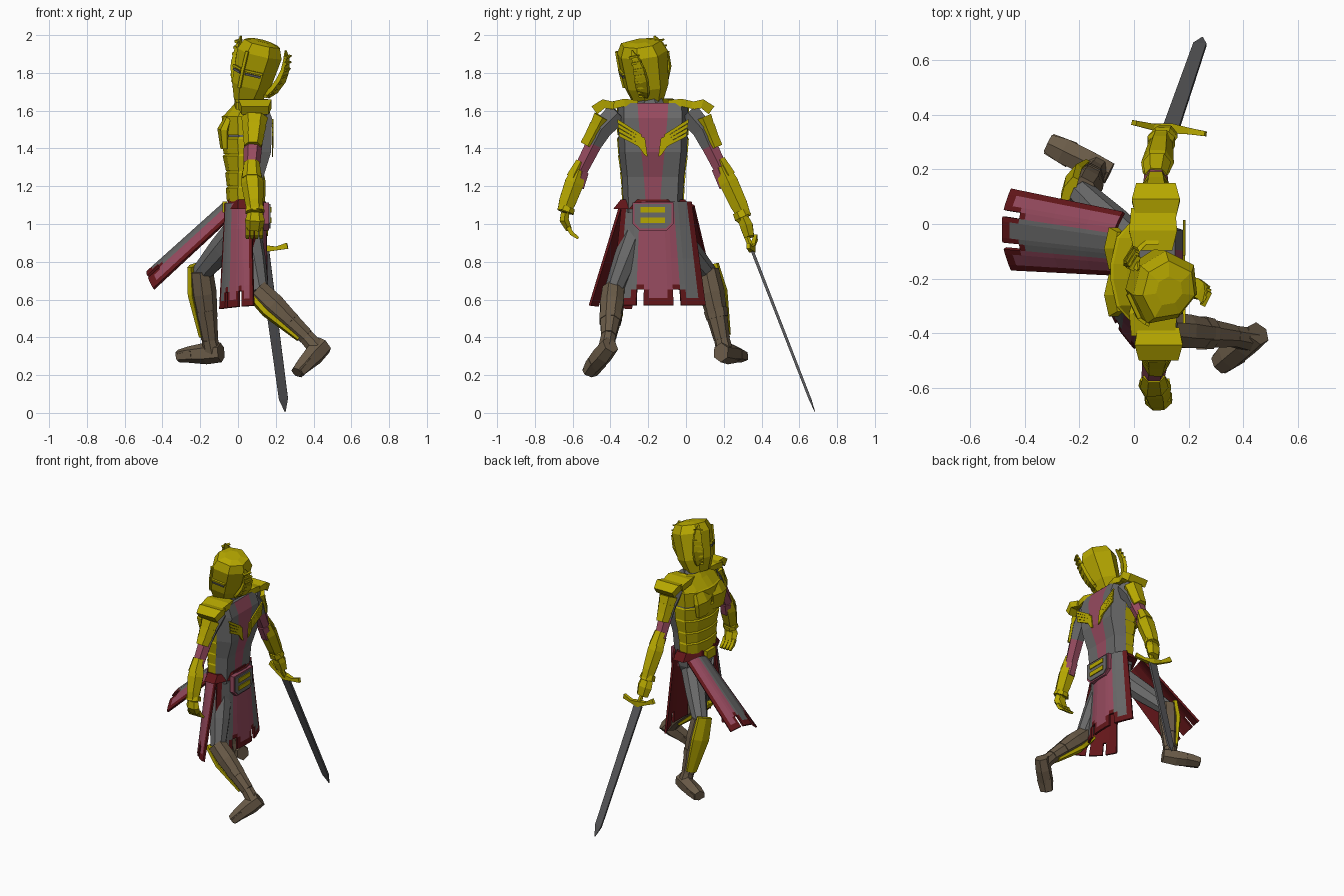
import bpy, bmesh, math
from mathutils import Vector as V

if "Cube" in bpy.data.objects:
    bpy.data.objects.remove(bpy.data.objects["Cube"])


def material(name, r, g, b):
    m = bpy.data.materials.new(name)
    m.use_nodes = True
    m.diffuse_color = (r, g, b, 1)
    bsdf = next(n for n in m.node_tree.nodes if n.type == 'BSDF_PRINCIPLED')
    bsdf.inputs["Base Color"].default_value = (r, g, b, 1)
    return m


GOLD = material("gold", .47, .39, 0)
GRAY = material("cloth gray", .14, .14, .14)
PINK = material("faded crimson", .31, .07, .115)
RED = material("dark red", .125, .008, .01)
BROWN = material("leather brown", .145, .105, .065)
STEEL = material("blade steel", .1, .1, .105)
X, Z = V((1, 0, 0)), V((0, 0, 1))
MID = -.175  # body centre line in y


def finish(name, bm, mats, rule=None):
    bmesh.ops.recalc_face_normals(bm, faces=bm.faces)
    if rule:
        for f in bm.faces:
            f.material_index = rule(f.calc_center_median(), f.normal)
    me = bpy.data.meshes.new(name)
    bm.to_mesh(me)
    bm.free()
    ob = bpy.data.objects.new(name, me)
    bpy.context.collection.objects.link(ob)
    for m in mats:
        me.materials.append(m)
    return ob


def loft(name, rings, mats, rule=None, closed=True):
    bm = bmesh.new()
    vs = [[bm.verts.new(p) for p in r] for r in rings]
    n = len(rings[0])
    for a, b in zip(vs, vs[1:]):
        for i in range(n if closed else n - 1):
            j = (i + 1) % n
            bm.faces.new((a[i], a[j], b[j], b[i]))
    if closed:
        bm.faces.new(vs[0])
        bm.faces.new(vs[-1])
    return finish(name, bm, mats, rule)


def tube(name, pts, radii, mat, n=6, up=X):
    """Loft along a path; radii are (across, along up) per point."""
    pts = [V(p) for p in pts]
    k = 1 / math.cos(math.pi / n)
    rings = []
    for i, p in enumerate(pts):
        d = (pts[min(i + 1, len(pts) - 1)] - pts[max(i - 1, 0)]).normalized()
        s = V(up).cross(d).normalized()
        t = d.cross(s)
        a, b = radii[i]
        ang = [(j + .5) * math.tau / n for j in range(n)]
        rings.append([p + s * a * k * math.cos(q) + t * b * k * math.sin(q) for q in ang])
    return loft(name, rings, [mat])


def plate(name, outline, x, thick, mat):
    """Flat cut-out lying on the back, outline given as (y, z)."""
    return loft(name, [[V((x + h, y, z)) for y, z in outline] for h in (0, thick)], [mat])


# Torso with a striped back, the stripe widening upward
def body_ring(z, front, back, half, grow=1.0):
    stripe = .22 + .38 * max(0, z - 1.06)
    shape = [(1, stripe), (1, .82), (.6, 1), (.3, 1), (.08, .65), (0, .15)]
    shape += [(a, -b) for a, b in reversed(shape)]
    c = (front + back) / 2
    return [V((c + (front + a * (back - front) - c) * grow, MID + b * half * (.75 + grow / 4), z)) for a, b in shape]


PROFILE = [(1.06, -.05, .12, .155), (1.25, -.05, .135, .165), (1.38, -.065, .175, .18),
           (1.56, -.075, .18, .187), (1.64, -.01, .15, .185)]
loft("torso", [body_ring(*p) for p in PROFILE], [GRAY, PINK],
     lambda c, n: int(n.x > .5 and abs(c.y - MID) < .03))


def at(z):
    for a, b in zip(PROFILE, PROFILE[1:]):
        if z <= b[0]:
            t = (z - a[0]) / (b[0] - a[0])
            return [p + (q - p) * t for p, q in zip(a, b)]


# Overlapping chest and belly bands around the front
for i, (z0, z1) in enumerate([(1.12, 1.19), (1.2, 1.27), (1.28, 1.36), (1.37, 1.45), (1.47, 1.57)]):
    rings = [body_ring(*at(z), grow=g)[2:10] for z, g in ((z0, 1.1), (z1, 1.16), (z1 + .01, 1.03))]
    loft("chest_band_%d" % i, rings, [GOLD], closed=False)
loft("gorget", [body_ring(*at(1.57), grow=1.1)[2:10], body_ring(*at(1.63), grow=1.08)[2:10],
                body_ring(1.665, .0, .15, .1)[2:10]], [GOLD], closed=False)
for s in (-1, 1):
    tube("breast_plate", [(-.05, MID + s * .085, 1.56), (-.075, MID + s * .085, 1.5), (-.07, MID + s * .08, 1.4)],
         [(.06, .02), (.078, .03), (.06, .02)], GOLD)
    # Winged emblem on the back: a stem and four feathers a side
    plate("back_emblem_stem", [(MID + s * y, z) for y, z in
          ((.028, 1.355), (.045, 1.365), (.09, 1.43), (.09, 1.475), (.042, 1.455))], .179, .007, GOLD)
    for k in range(4):
        z0, z1, y1 = 1.402 + k * .018, 1.463 + k * .024, .178 + k * .003
        plate("back_emblem_feather", [(MID + s * .06, z0), (MID + s * y1, z1),
              (MID + s * (y1 + .002), z1 + .021), (MID + s * .06, z0 + .018)], .18, .009, GOLD)
    # Shoulder top plates
    tube("collar_plate", [(.07, MID + s * .08, 1.637), (.07, MID + s * .15, 1.643), (.07, MID + s * .23, 1.625)],
         [(.07, .018), (.088, .02), (.08, .02)], GOLD, 4, Z)
tube("neck", [(.07, MID, 1.58), (.065, MID - .03, 1.7)], [(.08, .07), (.055, .055)], GRAY, 8)

# Helmet, turned and tilted
FACE, SIDE = V((-.447, -.894, 0)), V((.86, -.43, -.28)).normalized()
UP = FACE.cross(SIDE)


def head(l, f, h):
    return V((.043, -.205, 1.645)) + SIDE * l + FACE * f + UP * h


hex_shape = [(0, 1.1), (.8, .55), (1, -.3), (.5, -1), (-.5, -1), (-1, -.3), (-.8, .55)]
loft("helmet", [[head(a * w, b * d, h) for a, b in hex_shape] for h, w, d in
     ((0, .065, .08), (.09, .1, .115), (.27, .12, .128), (.325, .098, .1), (.338, .05, .05))], [GOLD])
tube("helmet_ridge", [head(0, .125, .08), head(0, .137, .17), head(0, .142, .28)], [(.008, .006)] * 3, GOLD, 4, FACE)
for s in (-1, 1):
    tube("eye_slit", [head(s * .015, .13, .16), head(s * .082, .078, .16)], [(.006, .005)] * 2, STEEL, 4, FACE)
    tube("slit_rim", [head(s * .01, .135, .178), head(s * .088, .075, .178)], [(.006, .007)] * 2, GOLD, 4, FACE)
    arc = [head(s * a, f, h) for a, f, h in ((.09, -.035, .06), (.118, -.045, .1), (.14, -.055, .16),
                                            (.148, -.055, .22), (.146, -.04, .28), (.138, -.02, .325))]
    tube("helmet_wing", arc, [(.022, .01), (.034, .012), (.037, .012), (.031, .01), (.02, .008), (.005, .003)], GOLD, 4, SIDE)
    for k in range(8):
        q, r = divmod(k * .6, 1)
        p = arc[int(q)].lerp(arc[int(q) + 1], r) + SIDE * s * .007
        tube("wing_feather", [p + FACE * .026, p - FACE * .03 + UP * .012],
             [(.01, .007), (.008, .004)], GOLD, 4, UP)


# Arms
def arm(name, s, shoulder, mid, elbow, wrist):
    sh, m, e, w = map(V, (shoulder, mid, elbow, wrist))
    out = V((0, s, .45)).normalized()
    tube(name + "_sleeve", [sh - V((0, s * .04, 0)), sh.lerp(m, .5), m], [(.06, .055), (.055, .05), (.042, .042)], GRAY)
    tube(name + "_elbow_sleeve", [m.lerp(sh, .1), e, e.lerp(w, .15)], [(.043, .043), (.037, .037), (.034, .034)], PINK)
    tube(name + "_forearm_sleeve", [e - out * .012, e.lerp(w, .35) - out * .018], [(.034, .036), (.032, .034)], PINK)
    tube(name + "_pauldron", [sh - out * .02 + Z * .045, sh + out * .04 + Z * .03, sh + V((0, s * .085, .012))],
         [(.075, .02), (.088, .024), (.072, .026)], GOLD, 4, Z)
    for k in range(3):
        p = sh.lerp(m, .2 + k * .28) + out * .024
        tube(name + "_upper_plate", [p, p + (m - sh) * .33], [(.05 - k * .004, .062 - k * .006), (.042, .05 - k * .005)], GOLD)
    f = [p + out * .008 for p in (e, e.lerp(w, .3), e.lerp(w, .75), w)]
    tube(name + "_forearm", f, [(.036, .042), (.05, .052), (.045, .042), (.034, .036)], GOLD)
    tube(name + "_elbow_cap", [e.lerp(m, .3) + out * .02, e.lerp(w, .2) + out * .025], [(.025, .035), (.035, .045)], GOLD)
    tube(name + "_cuff", [w.lerp(e, .14), w.lerp(e, .02)], [(.042, .045), (.046, .05)], GOLD, 8)


arm("free_arm", -1, (.09, -.4, 1.59), (.08, -.49, 1.42), (.07, -.56, 1.28), (.09, -.64, 1.06))
arm("sword_arm", 1, (.08, .05, 1.59), (.08, .125, 1.41), (.08, .18, 1.3), (.1, .305, 1.03))
tube("free_hand", [(.09, -.64, 1.06), (.09, -.645, 1.02), (.085, -.62, .97)], [(.022, .035), (.024, .045), (.016, .04)], GOLD)
for k in range(4):
    x = .05 + k * .024
    tube("free_finger", [(x, -.625, .985), (x, -.605, .95), (x, -.57, .925)], [(.011, .011)] * 2 + [(.007, .008)], GOLD, 4)
tube("sword_hand", [(.1, .3, 1.04), (.105, .32, .99), (.115, .335, .93)], [(.026, .04), (.034, .048), (.026, .038)], GOLD)

# Sword
base, tip = V((.135, .35, .86)), V((.25, .683, .005))
along = (tip - base).normalized()
tube("sword_grip", [base - along * .17, base], [(.014, .014)] * 2, GOLD, 6)
tube("sword_pommel", [base - along * .2, base - along * .18, base - along * .16], [(.012, .012), (.024, .024), (.012, .012)], GOLD)
tube("sword_guard", [(.0, .37, .93), (.07, .355, .89), (.135, .35, .87), (.2, .34, .87), (.262, .33, .885)],
     [(.009, .018), (.012, .01), (.018, .02), (.012, .01), (.009, .016)], GOLD, 4, Z)
tube("sword_blade", [base, base.lerp(tip, .92), tip], [(.008, .03), (.007, .024), (.001, .002)], STEEL, 4)

# Hips and belt
tube("hips", [(.04, MID, .9), (.04, MID, 1.02), (.04, MID, 1.12)], [(.1, .06), (.15, .085), (.155, .085)], GRAY, 8)
tube("belt", [(.04, MID, 1.08), (.04, MID, 1.13)], [(.21, .1), (.17, .092)], RED, 8)
tube("belt_buckle", [(-.07, MID, 1.06), (-.07, MID, 1.12)], [(.05, .012)] * 2, GOLD, 4)


# Hanging cloth panels with a toothed hem and red lining
U = [0, .07, .2, .26, .34, .4, .6, .66, .74, .8, .93, 1]
ROWS = [0, .25, .55, .8, .85, .93, 1]


def panel(name, corners, bow, stripe):
    tl, tr, bl, br = map(V, corners)
    bow = V(bow)
    bm = bmesh.new()
    grid = [[bm.verts.new(tl.lerp(tr, u).lerp(bl.lerp(br, u), v) + bow * (1 - (2 * u - 1) ** 2)) for u in U] for v in ROWS]
    notch, rim = (3, 7), (2, 4, 6, 8)
    for r in range(len(ROWS) - 1):
        for c in range(len(U) - 1):
            if r > 3 and c in notch:
                continue
            f = bm.faces.new((grid[r][c], grid[r][c + 1], grid[r + 1][c + 1], grid[r + 1][c]))
            edge = c in (0, len(U) - 2) or r == 5 or (r > 3 and c in rim) or (r == 3 and c in notch)
            f.material_index = 2 if edge else stripe((U[c] + U[c + 1]) / 2)
    ob = finish(name, bm, [PINK, GRAY, RED])
    if ob.data.polygons[0].normal.dot(bow) < 0:
        ob.data.flip_normals()
    mod = ob.modifiers.new("lining", 'SOLIDIFY')
    mod.thickness, mod.offset = .014, -1
    mod.material_offset = mod.material_offset_rim = 2


panel("back_skirt", [(.075, -.34, 1.12), (.085, .03, 1.12), (.085, -.395, .57), (.1, .105, .57)], (.07, 0, 0),
      lambda u: int(not .28 < u < .75))
panel("front_flap", [(-.04, .045, 1.1), (-.05, -.19, 1.03), (-.45, .13, .74), (-.45, -.17, .66)], (-.035, 0, .045),
      lambda u: int(.35 < u < .75))
panel("side_skirt", [(-.07, -.24, 1.11), (.07, -.35, 1.11), (-.1, -.29, .55), (.08, -.515, .57)], (-.02, -.02, 0),
      lambda u: int(u < .45))


# Belt plate on the back with two bars
def octagon(w, h, cut):
    return [(MID + a, 1.04 + b) for a, b in ((-w, h), (w, h), (w, -h + cut), (w - cut, -h), (-w + cut, -h), (-w, -h + cut))]


plate("back_pouch_rim", octagon(.108, .075, .035), .135, .03, PINK)
plate("back_pouch", octagon(.097, .065, .03), .16, .012, GRAY)
for z in (1.005, 1.06):
    plate("pouch_bar", [(MID + a, z + b) for a, b in ((-.065, 0), (.065, 0), (.065, .03), (-.065, .03))], .169, .009, GOLD)


# Legs
def leg(name, hip, knee, ankle, heel, toe, front, sole):
    h, k, a, b, t, f = map(V, (hip, knee, ankle, heel, toe, front))
    f.normalize()
    tube(name + "_thigh", [h, h.lerp(k, .5), k], [(.07, .075), (.062, .068), (.046, .05)], GRAY, 8, f)
    tube(name + "_shin", [k + (k - a) * .04, k.lerp(a, .3), k.lerp(a, .7), a],
         [(.058, .06), (.062, .064), (.05, .05), (.04, .042)], BROWN, 8, f)
    tube(name + "_greave", [k + (k - a) * .12 + f * .04, k.lerp(a, .3) + f * .052, k.lerp(a, .95) + f * .036],
         [(.05, .02), (.06, .022), (.036, .012)], GOLD, 6, f)
    tube(name + "_strap", [k.lerp(a, .55), k.lerp(a, .68)], [(.06, .054), (.055, .052)], BROWN, 8, f)
    up = V(sole)
    tube(name + "_ankle", [a, b.lerp(t, .2)], [(.038, .04), (.042, .045)], BROWN, 8, f)
    tube(name + "_boot", [b, b.lerp(t, .35), b.lerp(t, .75), t],
         [(.04, .045), (.045, .05), (.046, .038), (.034, .026)], BROWN, 6, up)
    tube(name + "_toe_cap", [b.lerp(t, .62) - up * .004, b.lerp(t, .98) - up * .01], [(.049, .036), (.04, .026)], BROWN, 6, up)


leg("leading_leg", (.03, -.11, 1.0), (-.195, .115, .74), (-.15, .19, .39), (-.09, .185, .32), (-.315, .295, .305),
    (-.85, .45, 0), (0, 0, 1))
leg("trailing_leg", (.04, -.25, .98), (.11, -.385, .64), (.36, -.41, .405), (.455, -.4, .36), (.31, -.515, .215),
    (-.7, 0, -.7), (-.55, -.3, .75))
